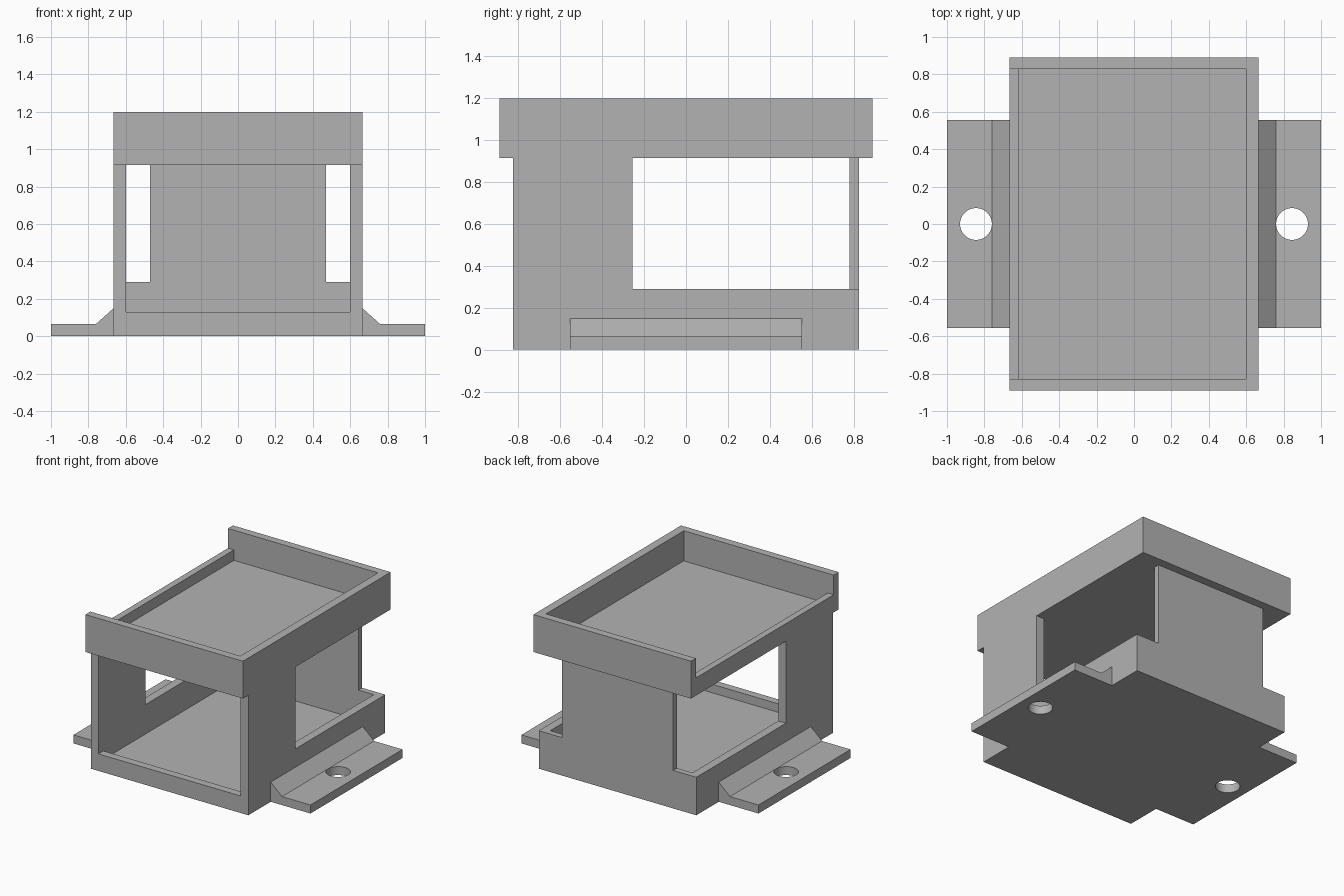
import bpy
import bmesh

cube = bpy.data.objects.get("Cube")
if cube:
    bpy.data.objects.remove(cube, do_unlink=True)

# Single plastic grey
grey = bpy.data.materials.new("matte_grey")
grey.use_nodes = True
COLOR = (0.45, 0.45, 0.45, 1)
grey.diffuse_color = COLOR
grey.node_tree.nodes["Principled BSDF"].inputs["Base Color"].default_value = COLOR


def finish(name, bm):
    bmesh.ops.recalc_face_normals(bm, faces=bm.faces)
    mesh = bpy.data.meshes.new(name)
    bm.to_mesh(mesh)
    bm.free()
    mesh.materials.append(grey)
    obj = bpy.data.objects.new(name, mesh)
    bpy.context.collection.objects.link(obj)
    return obj


def box(name, x, y, z):
    """Box from (low, high) ranges on each axis."""
    bm = bmesh.new()
    bmesh.ops.create_cube(bm, size=1)
    for v in bm.verts:
        v.co = [r[0] if c < 0 else r[1] for c, r in zip(v.co, (x, y, z))]
    return finish(name, bm)


def extrude_y(name, profile, half):
    """Extrude an x-z profile along y."""
    bm = bmesh.new()
    face = bm.faces.new([bm.verts.new((x, -half, z)) for x, z in profile])
    new = bmesh.ops.extrude_face_region(bm, geom=[face])["geom"]
    verts = [g for g in new if isinstance(g, bmesh.types.BMVert)]
    bmesh.ops.translate(bm, verts=verts, vec=(0, 2 * half, 0))
    return finish(name, bm)


def cut(obj, *cutters):
    """Subtract the cutters one after another and remove them."""
    bpy.context.view_layer.objects.active = obj
    for cutter in cutters:
        cutter.hide_render = True
        mod = obj.modifiers.new("cut", "BOOLEAN")
        mod.operation = "DIFFERENCE"
        mod.solver = "EXACT"
        mod.object = cutter
        bpy.ops.object.modifier_apply(modifier=mod.name)
        bpy.data.objects.remove(cutter, do_unlink=True)


W, WI = 0.665, 0.6        # outer and inner half width
D = 0.825                 # half depth of the body
DECK = 0.915              # underside of the tray
TOP = 1.2

# Hollow body, open at the front and at both rear corners
body = box("body", (-W, W), (-D, D), (0, DECK))
cut(body,
    box("cavity", (-WI, WI), (-0.765, 0.78), (0.065, TOP)),
    box("front_opening", (-WI, WI), (-1, -0.7), (0.13, TOP)),
    box("left_window", (0.47, 1), (-0.255, 1), (0.29, TOP)),
    box("right_window", (-1, -0.47), (-0.255, 1), (0.29, TOP)))

# Overhanging tray with one lowered side wall
tray = box("tray", (-W, W), (-0.89, 0.89), (DECK, TOP))
cut(tray,
    box("tray_recess", (-0.615, WI), (-0.83, 0.83), (0.97, 2)),
    box("low_side", (-1, 0), (-0.83, 0.83), (1.05, 2)))

# Mounting flanges with a sloped fillet and a screw hole
for side, label in ((1, "left"), (-1, "right")):
    profile = [(W, 0), (1, 0), (1, 0.065), (0.76, 0.065), (W, 0.15)]
    flange = extrude_y(label + "_flange", [(side * x, z) for x, z in profile], 0.555)
    bm = bmesh.new()
    bmesh.ops.create_cone(bm, cap_ends=True, segments=48, radius1=0.085, radius2=0.085, depth=1)
    bmesh.ops.translate(bm, verts=bm.verts, vec=(side * 0.845, 0, 0))
    cut(flange, finish("screw_hole", bm))
    bpy.ops.object.select_all(action="DESELECT")
    flange.select_set(True)
    bpy.ops.object.shade_smooth_by_angle()
